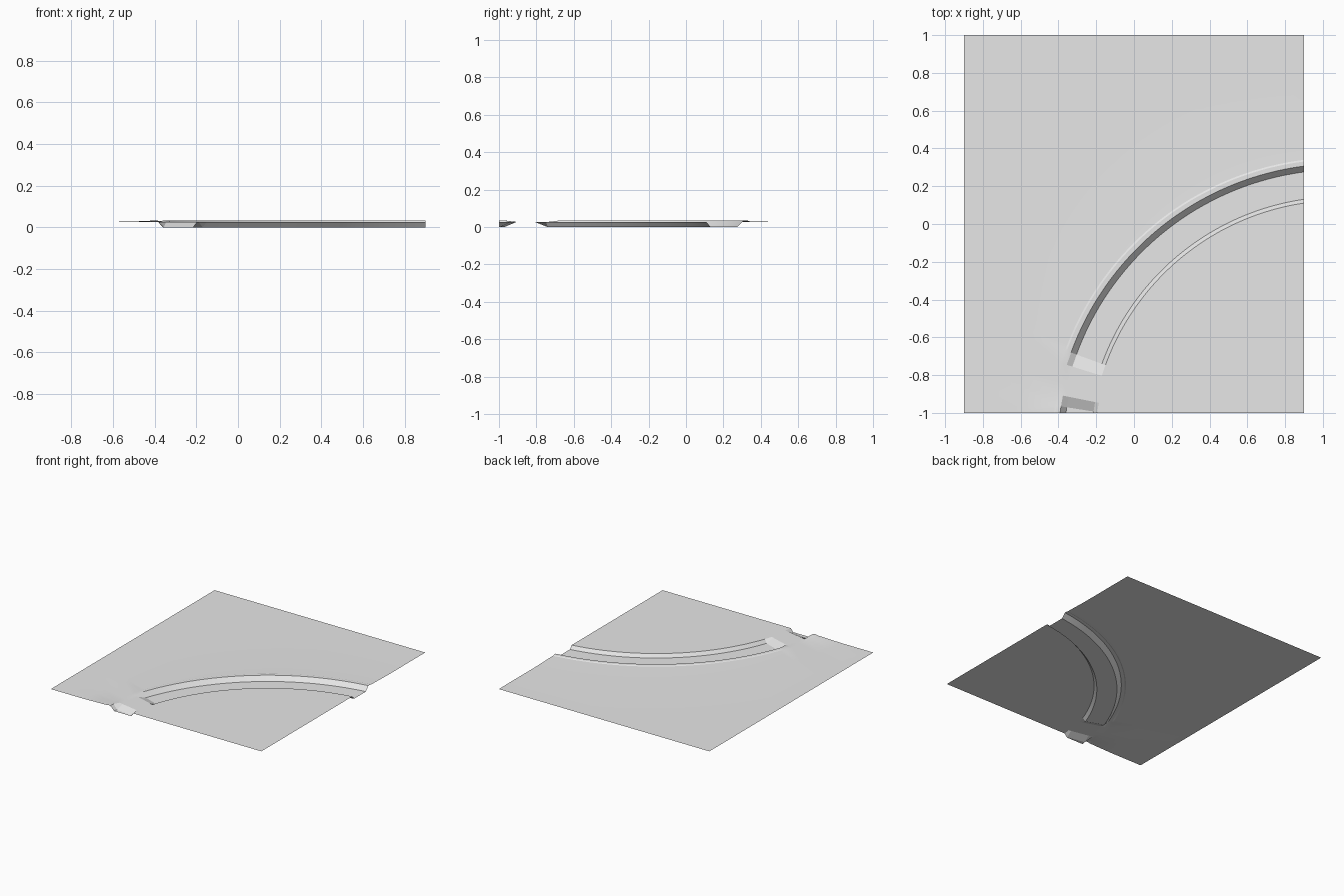
import bpy, bmesh, math
from mathutils import Vector

cube = bpy.data.objects.get("Cube")
if cube:
    bpy.data.objects.remove(cube)

# Ground level and the centre of the curved ditch
GROUND = 0.0255
CX, CY = 1.094, -1.2

# Cross-section of the ditch and its bank: radius, height
PROFILE = [(0.2, GROUND), (0.8, GROUND), (1.345, GROUND), (1.327, 0.0),
           (1.488, 0.0), (1.519, 0.034), (1.543, 0.034), (1.552, 0.0305),
           (1.75, GROUND), (2.4, GROUND), (3.2, GROUND)]
PROFILE[2:4] = [(1.325, GROUND), (1.345, 0.0)]

# Angles in degrees: front stub, gap for the crossing, then the long arc
ANGLES = [2, 5, 7, 9, 11.2, 14, 17.4] + [20 + 1.25 * i for i in range(57)]


def depth(angle):
    """Full relief along the ditch, fading to flat ground at the crossing."""
    if angle <= 14:
        return min(1, max(0, (11.2 - angle) / 2.2))
    return min(1, max(0, (angle - 17.4) / 2.6))


def point(radius, height, angle):
    if angle < 14 and 1.2 < radius < 2:
        radius -= 0.02
    a = math.radians(angle)
    z = GROUND + (height - GROUND) * depth(angle)
    return Vector((CX - radius * math.cos(a), CY + radius * math.sin(a), z))


# Sweep the profile around the centre
bm = bmesh.new()
rows = [[bm.verts.new(point(r, h, a)) for r, h in PROFILE] for a in ANGLES]
for near, far in zip(rows, rows[1:]):
    for i in range(len(PROFILE) - 1):
        bm.faces.new((near[i], far[i], far[i + 1], near[i + 1]))

# Trim to the rectangular plot
for axis, limit in ((Vector((1, 0, 0)), 0.9), (Vector((0, 1, 0)), 1.0)):
    for side in (1, -1):
        bmesh.ops.bisect_plane(bm, geom=bm.verts[:] + bm.edges[:] + bm.faces[:],
                               plane_co=axis * limit * side,
                               plane_no=axis * side, clear_outer=True)

# Every face looks up
bm.normal_update()
for face in bm.faces:
    if face.normal.z < 0:
        face.normal_flip()

mesh = bpy.data.meshes.new("ground_with_ditch")
bm.to_mesh(mesh)
bm.free()
ground = bpy.data.objects.new("ground_with_ditch", mesh)
bpy.context.collection.objects.link(ground)

# Plain grey surface
grey = bpy.data.materials.new("light_grey")
grey.use_nodes = True
colour = (0.8, 0.8, 0.8, 1)
grey.diffuse_color = colour
grey.node_tree.nodes["Principled BSDF"].inputs["Base Color"].default_value = colour
mesh.materials.append(grey)

# Smooth along the sweep, crisp at the ditch edges
bpy.ops.object.select_all(action='DESELECT')
ground.select_set(True)
bpy.context.view_layer.objects.active = ground
bpy.ops.object.shade_smooth_by_angle(angle=math.radians(15))
